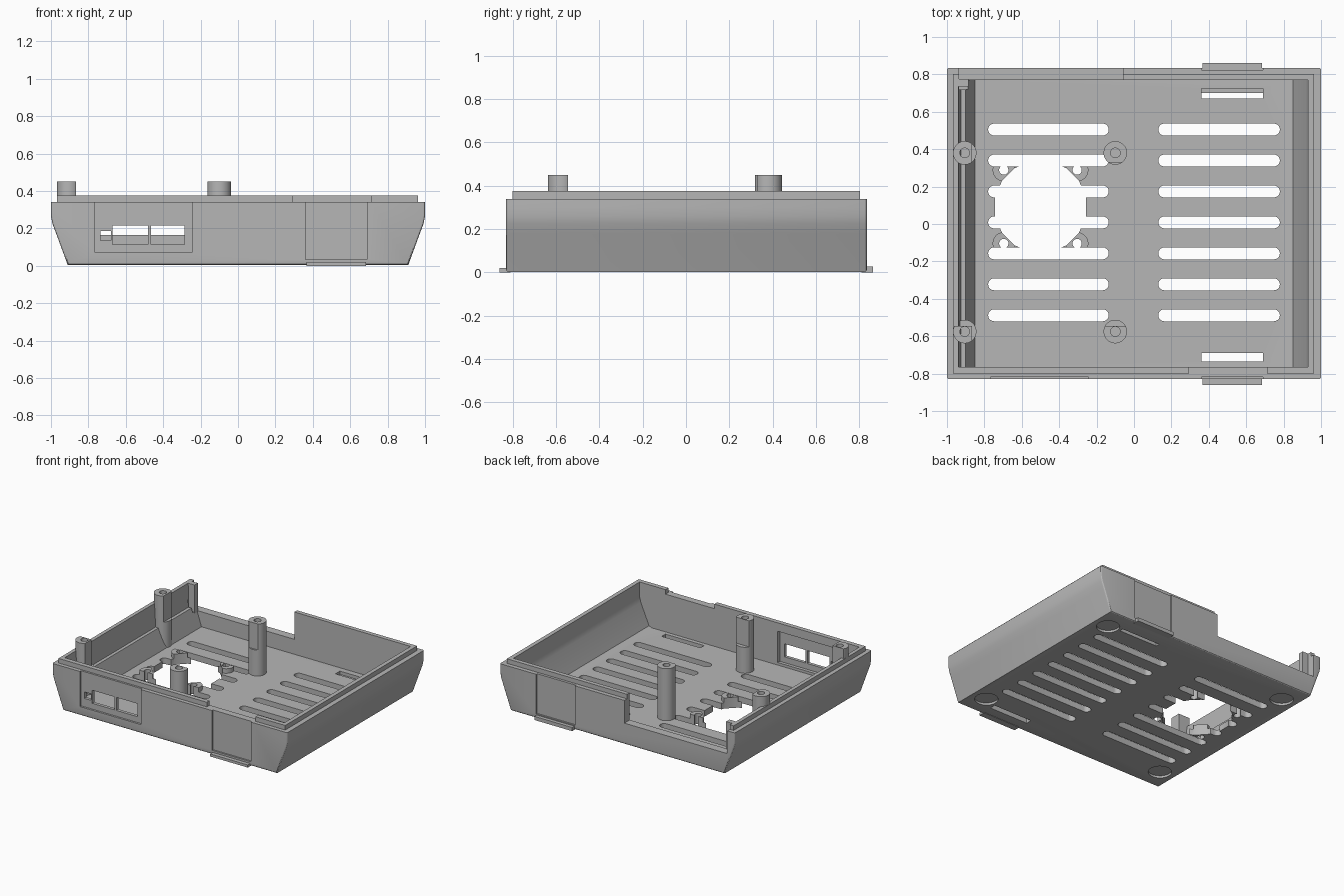
import bpy, bmesh
from math import cos, sin, pi

if "Cube" in bpy.data.objects:
    bpy.data.objects.remove(bpy.data.objects["Cube"])

grey = bpy.data.materials.new("plastic grey")
grey.use_nodes = True
grey.diffuse_color = (0.47, 0.47, 0.47, 1)
grey.node_tree.nodes["Principled BSDF"].inputs["Base Color"].default_value = (0.47, 0.47, 0.47, 1)


def prism(name, pts, axis, lo, hi, round_ends=0):
    """Extrude a 2D outline along an axis; optionally round its end edges."""
    def place(a, b, c):
        return {"x": (c, a, b), "y": (a, c, b), "z": (a, b, c)}[axis]
    bm = bmesh.new()
    face = bm.faces.new([bm.verts.new(place(a, b, lo)) for a, b in pts])
    ext = bmesh.ops.extrude_face_region(bm, geom=[face])["geom"]
    k = "xyz".index(axis)
    for v in ext:
        if isinstance(v, bmesh.types.BMVert):
            v.co[k] = hi
    bmesh.ops.recalc_face_normals(bm, faces=bm.faces)
    if round_ends:
        top = max(v.co.z for v in bm.verts)
        ends = [e for e in bm.edges
                if abs(e.verts[0].co[k] - e.verts[1].co[k]) < 1e-5
                and min(v.co.z for v in e.verts) < top - 1e-4]
        bmesh.ops.bevel(bm, geom=ends, offset=round_ends, segments=3,
                        profile=0.5, affect="EDGES")
    mesh = bpy.data.meshes.new(name)
    bm.to_mesh(mesh)
    bm.free()
    ob = bpy.data.objects.new(name, mesh)
    bpy.context.collection.objects.link(ob)
    return ob


def box(name, x, y, z):
    return prism(name, [(x[0], y[0]), (x[1], y[0]), (x[1], y[1]), (x[0], y[1])], "z", *z)


def disc(name, x, y, r, z, n=32):
    ring = [(x + r * cos(2 * pi * (i + 0.5) / n), y + r * sin(2 * pi * (i + 0.5) / n))
            for i in range(n)]
    return prism(name, ring, "z", *z)


def slot(x0, x1, y, r, z, n=10):
    """Round-ended slot cutter."""
    arc = [pi * i / n - pi / 2 for i in range(n + 1)]
    pts = [(x1 - r + r * cos(a), y + r * sin(a)) for a in arc]
    pts += [(x0 + r - r * cos(a), y - r * sin(a)) for a in arc]
    return prism("slot_cutter", pts, "z", *z)


def combine(target, tool, operation="DIFFERENCE"):
    mod = target.modifiers.new("cut", "BOOLEAN")
    mod.operation, mod.object, mod.solver = operation, tool, "EXACT"
    bpy.context.view_layer.objects.active = target
    bpy.ops.object.modifier_apply(modifier=mod.name)
    bpy.data.objects.remove(tool)


FRONT, BACK = -0.83, 0.835
LIP_TOP, RIM = 0.375, 0.34
THROUGH = (-0.1, 0.15)
parts = []

# Tray shell: flared outer body, stepped lip, hollow inside
half = [(0.91, 0.003), (0.975, 0.18), (0.992, 0.225), (0.999, 0.26), (1, 0.3), (1, RIM)]
tray = prism("tray", half + [(-x, z) for x, z in reversed(half)], "y", FRONT, BACK, 0.012)
combine(tray, box("lip", (-0.968, 0.962), (-0.8, 0.803), (0.25, LIP_TOP)), "UNION")
inside = [(-0.85, 0.05), (0.83, 0.05), (0.85, 0.06), (0.92, 0.22), (0.93, 0.26), (0.93, 0.5),
          (-0.95, 0.5), (-0.925, 0.2), (-0.9, 0.2)]
combine(tray, prism("hollow", inside, "y", -0.765, 0.77))

# Low opening in the back wall and gap in the front lip
combine(tray, box("back_opening", (-0.935, -0.06), (0.72, 1), (0.165, 0.5)))
combine(tray, box("lip_gap", (0.295, 0.71), (-0.9, -0.76), (RIM, 0.5)))

# Port panel: recessed outside and inside, with three openings
combine(tray, box("panel_recess", (-0.765, -0.245), (-0.9, FRONT + 0.015), (0.07, 0.36)))
combine(tray, box("panel_thinning", (-0.765, -0.245), (-0.79, -0.7), (0.07, 0.31)))
for x0, x1, z0, z1 in [(-0.735, -0.68, 0.135, 0.185), (-0.67, -0.48, 0.115, 0.215),
                       (-0.465, -0.285, 0.115, 0.215)]:
    combine(tray, box("port", (x0, x1), (-0.9, -0.7), (z0, z1)))

# Clip recesses and floor slots on front and back
combine(tray, box("front_clip_recess", (0.36, 0.69), (-0.9, FRONT + 0.012), (0.035, 0.36)))
combine(tray, box("back_clip_recess", (0.36, 0.69), (BACK - 0.012, 0.9), (0.035, 0.36)))
combine(tray, box("front_clip_slot", (0.36, 0.69), (-0.735, -0.69), THROUGH))
combine(tray, box("back_clip_slot", (0.36, 0.69), (0.67, 0.7), THROUGH))
combine(tray, box("back_clip_ledge", (0.36, 0.69), (0.69, 0.725), (0.025, 0.15)))

# Fan mount bosses around the fan opening
FAN_X, FAN_Y, FAN_OFF = -0.5, 0.092, 0.196
corners = [(sx, sy) for sx in (-1, 1) for sy in (-1, 1)]
for sx, sy in corners:
    boss = disc("fan_boss", FAN_X + sx * FAN_OFF, FAN_Y + sy * FAN_OFF, 0.06, (0.03, 0.085))
    combine(tray, boss, "UNION")
combine(tray, disc("fan_opening", FAN_X, FAN_Y, 0.248, THROUGH, 16))
for sx, sy in corners:
    hole = disc("fan_hole", FAN_X + sx * FAN_OFF, FAN_Y + sy * FAN_OFF, 0.025, THROUGH, 16)
    combine(tray, hole)

# Two columns of vent slots
for row in range(7):
    y = 0.505 - row * 0.1655
    for x0, x1 in [(-0.78, -0.135), (0.13, 0.78)]:
        combine(tray, slot(x0, x1, y, 0.032, THROUGH))

# Round foot recesses underneath
for sx, sy in corners:
    combine(tray, disc("foot_recess", sx * 0.79, sy * 0.66, 0.082, (-0.1, 0.02)))
parts.append(tray)

# Corner upright beside the back opening
parts.append(box("corner_upright", (-0.95, -0.885), (0.735, 0.775), (0.15, LIP_TOP)))

# Clip tabs along the bottom edge
parts.append(box("front_clip_tab", (0.365, 0.685), (-0.86, -0.81), (0, 0.02)))
parts.append(box("back_clip_tab", (0.365, 0.685), (0.81, 0.862), (0, 0.028)))

# Screw posts with blind holes and flats that clear the circuit board
for name, x, y, flats in [
        ("back_right_post", -0.905, 0.38, [((-0.865, 0), (0.2, 0.6))]),
        ("front_right_post", -0.905, -0.575,
         [((-0.865, 0), (-0.8, 0)), ((-1.1, 0), (-0.545, 0))]),
        ("back_middle_post", -0.1, 0.38, [((-0.3, 0.1), (0, 0.33))]),
        ("front_middle_post", -0.1, -0.575, [((-0.3, 0.1), (-0.545, 0))])]:
    post = disc(name, x, y, 0.063, (0.03, 0.45))
    combine(post, disc("screw_hole", x, y, 0.026, (0.2, 0.6), 20))
    for fx, fy in flats:
        combine(post, box("board_flat", fx, fy, (0.25, 0.6)))
    if x < -0.5:
        slope = [(-1.3, -0.1), (-0.87, -0.1), (-0.9, 0.03), (-0.97, 0.22), (-1.3, 0.22)]
        combine(post, prism("wall_slope", slope, "y", y - 0.2, y + 0.2))
    parts.append(post)

# One colour, soft curves with sharp edges
bpy.ops.object.select_all(action="DESELECT")
for ob in parts:
    ob.data.materials.clear()
    ob.data.materials.append(grey)
    for p in ob.data.polygons:
        p.material_index = 0
    ob.select_set(True)
bpy.context.view_layer.objects.active = tray
bpy.ops.object.shade_smooth_by_angle(angle=0.5)
